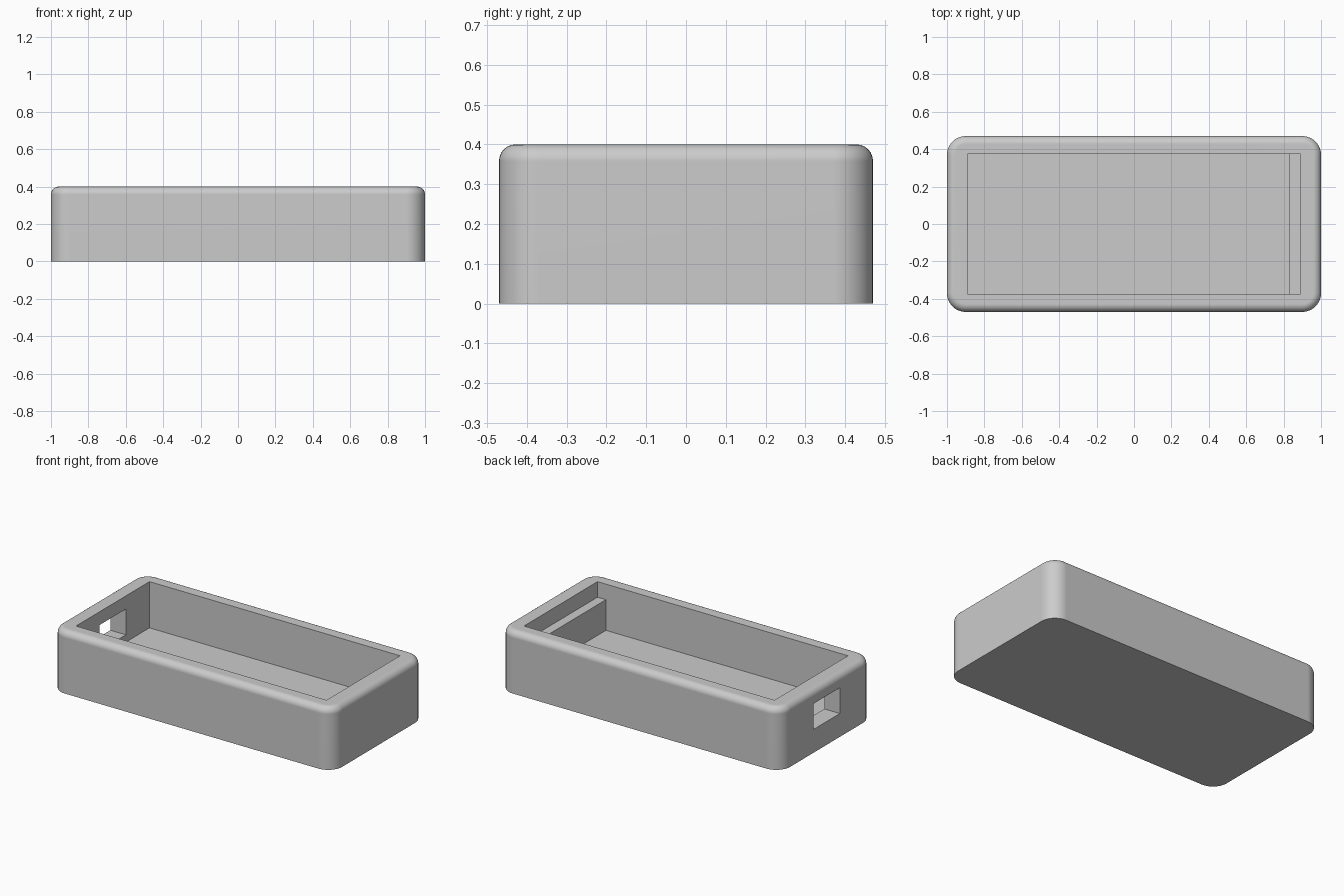
import bpy, bmesh, math

if "Cube" in bpy.data.objects:
    bpy.data.objects.remove(bpy.data.objects["Cube"], do_unlink=True)

grey = bpy.data.materials.new("matte_grey")
grey.use_nodes = True
COLOUR = (0.6, 0.6, 0.6, 1)
grey.diffuse_color = COLOUR
grey.node_tree.nodes["Principled BSDF"].inputs["Base Color"].default_value = COLOUR


def box(name, low, high, corner=0, top=0):
    """Box between two corners, with optional rounded uprights and top rim."""
    bm = bmesh.new()
    bmesh.ops.create_cube(bm, size=1)
    for v in bm.verts:
        v.co = [lo + (hi - lo) * (c + 0.5) for lo, hi, c in zip(low, high, v.co)]
    if corner:
        uprights = [e for e in bm.edges
                    if abs(e.verts[0].co.z - e.verts[1].co.z) > 0.01]
        bmesh.ops.bevel(bm, geom=uprights, offset=corner, segments=10,
                        profile=0.5, affect='EDGES')
    if top:
        rim = [e for e in bm.edges if all(v.co.z > high[2] - 0.001 for v in e.verts)]
        bmesh.ops.bevel(bm, geom=rim, offset=top, segments=6,
                        profile=0.5, affect='EDGES')
    bmesh.ops.recalc_face_normals(bm, faces=bm.faces)
    mesh = bpy.data.meshes.new(name)
    bm.to_mesh(mesh)
    bm.free()
    mesh.materials.append(grey)
    obj = bpy.data.objects.new(name, mesh)
    bpy.context.collection.objects.link(obj)
    return obj


def activate(obj):
    bpy.ops.object.select_all(action='DESELECT')
    obj.select_set(True)
    bpy.context.view_layer.objects.active = obj


def cut(target, cutter):
    """Subtract the cutter from the target, then discard it."""
    cutter.hide_render = True
    mod = target.modifiers.new("cut", 'BOOLEAN')
    mod.operation = 'DIFFERENCE'
    mod.solver = 'EXACT'
    mod.object = cutter
    activate(target)
    bpy.ops.object.modifier_apply(modifier=mod.name)
    bpy.data.objects.remove(cutter, do_unlink=True)


# Case body with rounded corners and a soft top rim
case = box("case_shell", (-1, -0.47, 0), (1, 0.47, 0.4), corner=0.1, top=0.042)

# Open cavity, leaving a raised ledge at the left end
FLOOR, LEDGE, HALF_Y = 0.103, 0.3, 0.373
cut(case, box("cavity_cutter", (-0.89, -HALF_Y, FLOOR), (0.83, HALF_Y, 0.6)))
cut(case, box("ledge_cutter", (0.8, -HALF_Y, LEDGE), (0.89, HALF_Y, 0.6)))

# Cable port through the right end wall
cut(case, box("port_cutter", (-1.2, -0.133, 0.15), (-0.8, 0.133, 0.315)))

# Smooth fillets, crisp inner edges
activate(case)
bpy.ops.object.shade_smooth_by_angle(angle=math.radians(30))
weighted = case.modifiers.new("flat_panels", 'WEIGHTED_NORMAL')
weighted.keep_sharp = True
